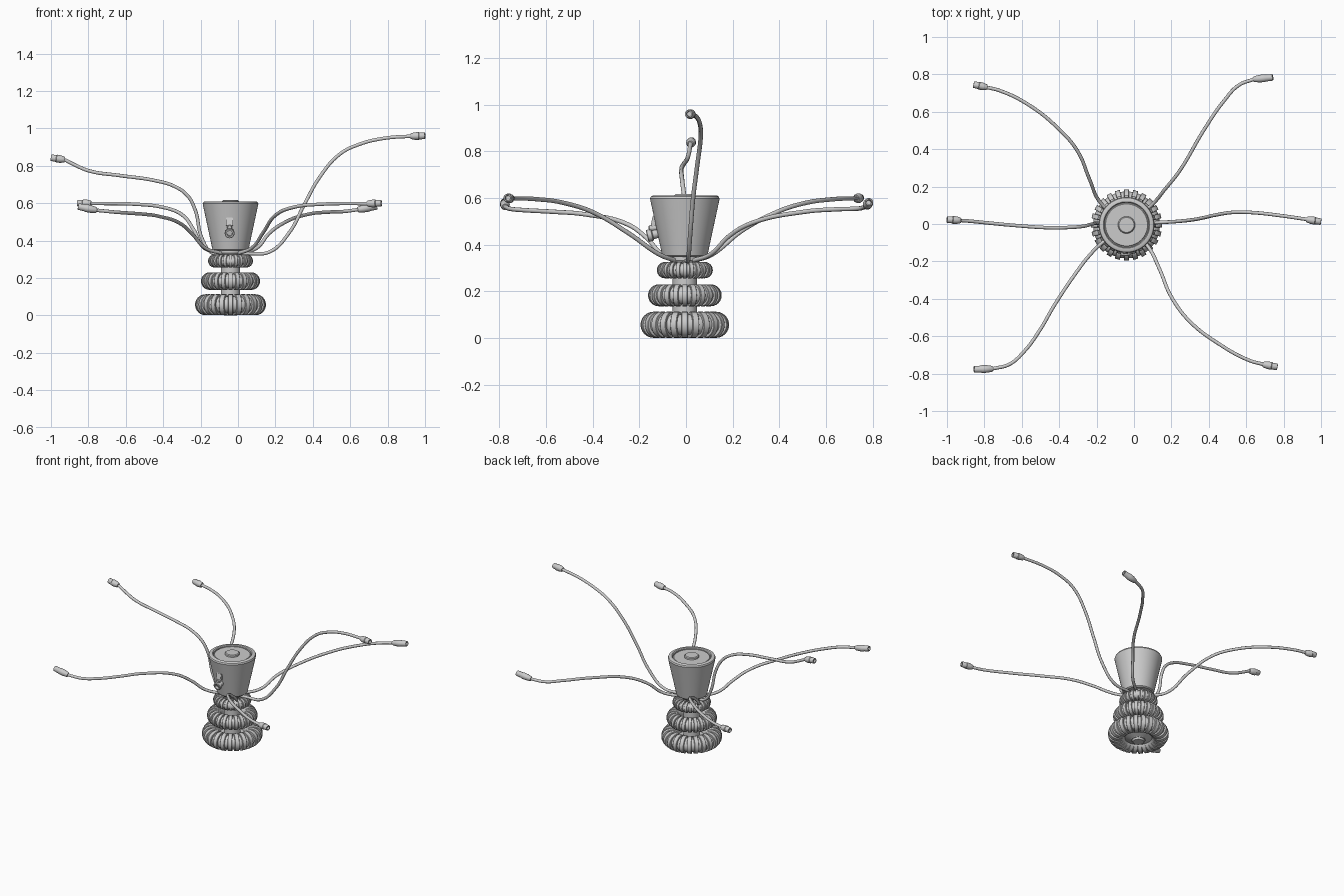
import bpy, bmesh
from math import pi, sin, cos
from mathutils import Vector, Matrix

if "Cube" in bpy.data.objects:
    bpy.data.objects.remove(bpy.data.objects["Cube"])

CX, CY = -0.04, -0.005


def finish(name, bm, angle=0.6):
    bmesh.ops.recalc_face_normals(bm, faces=bm.faces)
    me = bpy.data.meshes.new(name)
    bm.to_mesh(me)
    bm.free()
    ob = bpy.data.objects.new(name, me)
    bpy.context.collection.objects.link(ob)
    bpy.ops.object.select_all(action='DESELECT')
    ob.select_set(True)
    bpy.context.view_layer.objects.active = ob
    bpy.ops.object.shade_smooth_by_angle(angle=angle)
    return ob


def lathe(name, profile, seg=48, closed=False, loc=(CX, CY, 0), axis=None):
    """Revolve (radius, height) points round z, then aim z along axis."""
    bm = bmesh.new()
    vs = [bm.verts.new((r, 0, z)) for r, z in profile]
    pairs = list(zip(vs, vs[1:])) + ([(vs[-1], vs[0])] if closed else [])
    edges = [bm.edges.new(p) for p in pairs]
    bmesh.ops.spin(bm, geom=vs + edges, cent=(0, 0, 0), axis=(0, 0, 1),
                   angle=2 * pi, steps=seg, use_merge=True)
    bmesh.ops.remove_doubles(bm, verts=bm.verts, dist=1e-5)
    ob = finish(name, bm)
    ob.location = loc
    if axis is not None:
        ob.rotation_euler = Vector(axis).to_track_quat('Z', 'Y').to_euler()
    return ob


def ribbed_ring(name, major, minor, z, width, count=24, n=24):
    # inner core
    lathe(name + "_core", [(major + minor * .8 * cos(2 * pi * i / n),
                            z + minor * .8 * sin(2 * pi * i / n)) for i in range(n)],
          closed=True)
    # square-edged ribs round the core
    bm = bmesh.new()
    for k in range(count):
        rot = Matrix.Rotation(2 * pi * k / count + pi / 2, 4, 'Z')
        loops = []
        for off, s in ((-.5, .97), (-.44, 1), (.44, 1), (.5, .97)):
            loops.append([bm.verts.new(rot @ Vector((
                major + minor * s * cos(2 * pi * i / n), off * width,
                z + minor * s * sin(2 * pi * i / n)))) for i in range(n)])
        for a, b in zip(loops, loops[1:]):
            for i in range(n):
                j = (i + 1) % n
                bm.faces.new((a[i], a[j], b[j], b[i]))
        bm.faces.new(loops[0])
        bm.faces.new(loops[-1])
    finish(name + "_ribs", bm).location = (CX, CY, 0)


def hose(name, pts, tip):
    cu = bpy.data.curves.new(name, 'CURVE')
    cu.dimensions = '3D'
    cu.bevel_depth = 0.0095
    cu.bevel_resolution = 3
    cu.resolution_u = 8
    sp = cu.splines.new('BEZIER')
    # root sits in the neck below the tank
    d = Vector((pts[0][0] - CX, pts[0][1] - CY, 0)).normalized()
    root = Vector((CX, CY, 0.33)) + d * 0.05
    path = [root] + [Vector(p) for p in pts]
    sp.bezier_points.add(len(path) - 1)
    for bp, p in zip(sp.bezier_points, path):
        bp.co = p
        bp.handle_left_type = bp.handle_right_type = 'AUTO'
    ob = bpy.data.objects.new(name, cu)
    bpy.context.collection.objects.link(ob)
    # hollow-ended nozzle with a stepped collar
    a, b = path[-1], Vector(tip)
    L = (b - a).length
    lathe(name + "_nozzle",
          [(0, 0), (.013, 0), (.016, L * .06), (.02, L * .3), (.021, L * .58),
           (.0185, L * .62), (.0175, L * .97), (.016, L), (.011, L), (.010, L * .8),
           (0, L * .8)],
          seg=20, loc=a, axis=b - a)


# base rings and neck
ribbed_ring("lower_ring", 0.134, 0.056, 0.057, 0.027)
ribbed_ring("middle_ring", 0.111, 0.047, 0.183, 0.022)
ribbed_ring("upper_ring", 0.085, 0.035, 0.291, 0.017)
lathe("neck_column", [(0, .012), (.045, .012), (.052, .02), (.052, .352), (0, .352)])
lathe("base_foot", [(0, 0), (.035, 0), (.04, .012), (.085, .03), (.085, .06), (0, .06)])
lathe("upper_collar", [(0, .325), (.06, .325), (.066, .333), (.066, .352), (0, .352)])

# tank with raised rim and lid
lathe("tank", [(0, .347), (.09, .347), (.097, .353), (.105, .392), (.145, .578), (.149, .597),
               (.145, .606), (.138, .61), (.124, .61), (.119, .605), (.119, .594), (0, .594)],
      seg=64)
lathe("lid", [(0, .59), (.115, .59), (.115, .598), (.112, .602), (0, .602)], seg=64)
lathe("lid_button", [(0, .6), (.046, .6), (.045, .611), (.04, .616), (0, .617)])

# tap on the front
bm = bmesh.new()
bmesh.ops.create_cube(bm, size=1, matrix=Matrix.Translation((CX - .005, CY - .132, .5))
                      @ Matrix.Rotation(-.2, 4, 'X') @ Matrix.Diagonal((.038, .02, .045, 1)))
bmesh.ops.bevel(bm, geom=bm.edges[:], offset=.003, segments=2, affect='EDGES')
finish("tap_plate", bm)
lathe("tap_handle", [(0, 0), (.013, 0), (.013, .03), (.01, .034), (0, .034)],
      seg=20, loc=(CX - .005, CY - .121, .473), axis=(0, -1, -.1))
lathe("tap_spout", [(0, 0), (.018, 0), (.02, .03), (.026, .034), (.026, .052), (.023, .055),
                    (.015, .055), (.014, .04), (0, .04)],
      seg=28, loc=(CX - .005, CY - .108, .45), axis=(0, -1, -.25))

# six flexible hoses
hose("right_hose", [(.06, .005, .33), (.17, .01, .34), (.275, .018, .444), (.355, .03, .594),
                    (.436, .048, .738), (.543, .063, .861), (.65, .06, .915),
                    (.783, .045, .947), (.922, .025, .958)], (1.0, .012, .96))
hose("left_hose", [(-.14, 0, .335), (-.192, .005, .41), (-.23, -.002, .567),
                   (-.27, -.012, .64), (-.34, -.018, .69), (-.446, -.02, .721),
                   (-.634, -.008, .748), (-.794, .007, .772), (-.874, .015, .805),
                   (-.926, .019, .832)], (-1.0, .024, .843))
hose("front_right_hose", [(.073, -.118, .36), (.136, -.24, .445), (.2, -.39, .535),
                          (.297, -.52, .578), (.457, -.643, .595), (.618, -.73, .598),
                          (.69, -.75, .597)], (.767, -.765, .6))
hose("back_right_hose", [(.1, .107, .36), (.165, .185, .437), (.243, .283, .493),
                         (.377, .508, .541), (.48, .657, .552), (.56, .742, .555),
                         (.64, .774, .565)], (.742, .784, .583))
hose("back_left_hose", [(-.18, .115, .36), (-.238, .24, .46), (-.302, .39, .54),
                        (-.398, .504, .577), (-.56, .635, .595), (-.72, .714, .598),
                        (-.785, .73, .598)], (-.858, .746, .6))
hose("front_left_hose", [(-.175, -.105, .36), (-.24, -.17, .43), (-.302, -.25, .487),
                         (-.425, -.433, .53), (-.505, -.57, .541), (-.586, -.68, .547),
                         (-.666, -.75, .553), (-.755, -.774, .562)], (-.855, -.777, .582))
